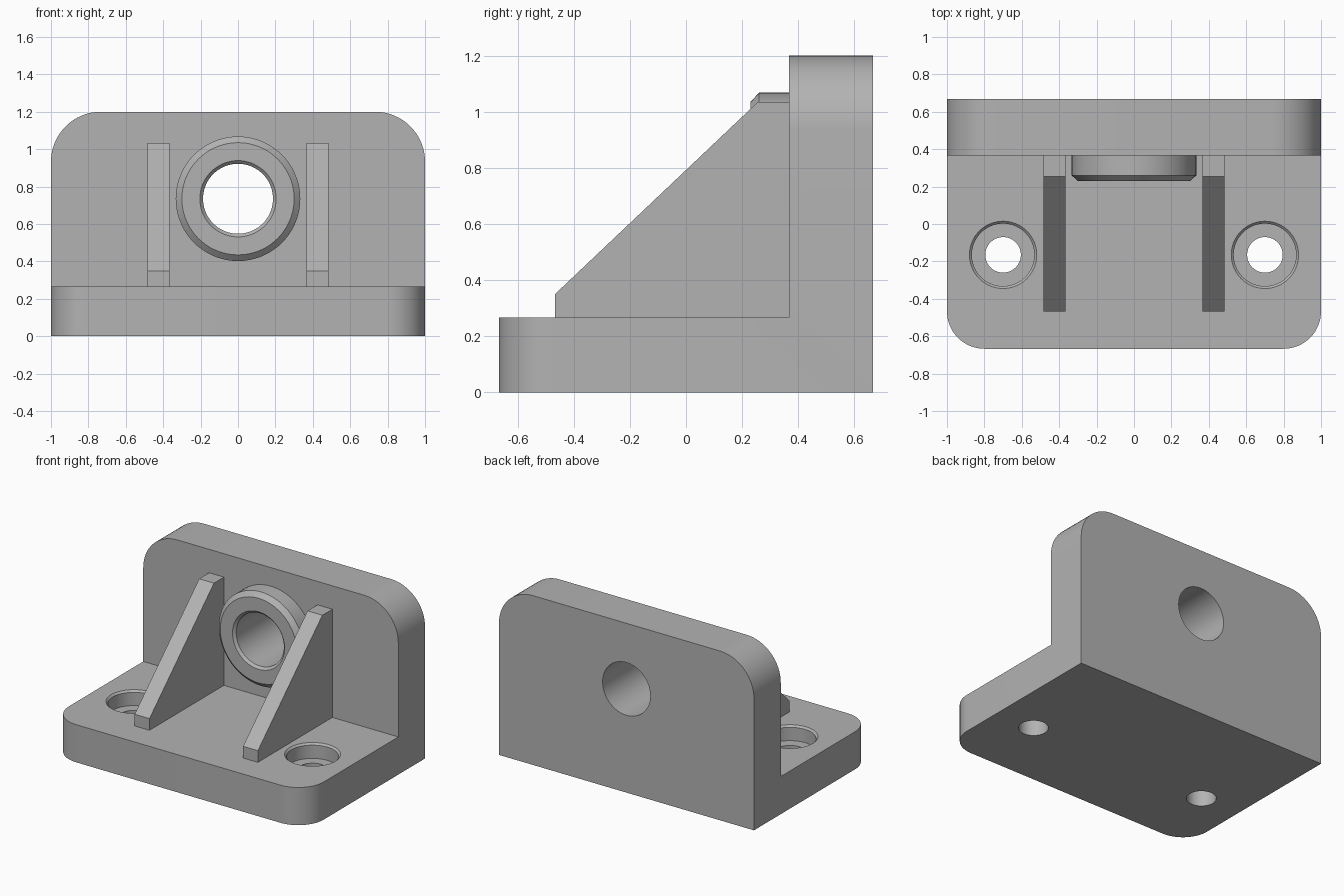
import bpy
import bmesh
import math
from mathutils import Matrix, Vector

cube = bpy.data.objects.get("Cube")
if cube:
    bpy.data.objects.remove(cube, do_unlink=True)

# Single plain metal colour
grey = bpy.data.materials.new("metal_grey")
grey.use_nodes = True
colour = (0.45, 0.45, 0.45, 1)
grey.diffuse_color = colour
grey.node_tree.nodes["Principled BSDF"].inputs["Base Color"].default_value = colour

BASE_TOP, WALL_FRONT, BACK = 0.267, 0.367, 0.667
BORE_Z = 0.735


def finish(name, bm):
    bmesh.ops.recalc_face_normals(bm, faces=bm.faces)
    mesh = bpy.data.meshes.new(name)
    bm.to_mesh(mesh)
    bm.free()
    mesh.materials.append(grey)
    obj = bpy.data.objects.new(name, mesh)
    bpy.context.collection.objects.link(obj)
    return obj


def side_profile(points, x0, x1):
    """Extrude a (y, z) outline along x."""
    bm = bmesh.new()
    face = bm.faces.new([bm.verts.new((x0, y, z)) for y, z in points])
    new = bmesh.ops.extrude_face_region(bm, geom=[face])["geom"]
    verts = [v for v in new if isinstance(v, bmesh.types.BMVert)]
    bmesh.ops.translate(bm, verts=verts, vec=(x1 - x0, 0, 0))
    return bm


def turned(name, profile, matrix, sides=72):
    """Solid of revolution from (radius, height) pairs, capped at both ends."""
    bm = bmesh.new()
    rings = []
    for r, h in profile:
        angles = [2 * math.pi * i / sides for i in range(sides)]
        rings.append([bm.verts.new((r * math.cos(a), r * math.sin(a), h)) for a in angles])
    for a, b in zip(rings, rings[1:]):
        for i in range(sides):
            j = (i + 1) % sides
            bm.faces.new((a[i], a[j], b[j], b[i]))
    bm.faces.new(rings[0])
    bm.faces.new(rings[-1])
    bm.transform(matrix)
    return finish(name, bm)


def combine(target, tool, operation):
    mod = target.modifiers.new(operation.lower(), "BOOLEAN")
    mod.operation, mod.solver, mod.object = operation, "EXACT", tool
    bpy.context.view_layer.objects.active = target
    bpy.ops.object.modifier_apply(modifier=mod.name)
    bpy.data.objects.remove(tool, do_unlink=True)


def round_edges(bm, test, radius):
    edges = [e for e in bm.edges if all(test(v.co) for v in e.verts)
             and abs(e.verts[0].co.x - e.verts[1].co.x) < 0.001]
    bmesh.ops.bevel(bm, geom=edges, offset=radius, segments=16, profile=0.5,
                    affect="EDGES", clamp_overlap=False)


# L-shaped body: base plate and upright wall with rounded corners
bm = side_profile([(-BACK, 0), (BACK, 0), (BACK, 1.2), (WALL_FRONT, 1.2),
                   (WALL_FRONT, BASE_TOP), (-BACK, BASE_TOP)], -1, 1)
round_edges(bm, lambda c: c.y < -0.6, 0.2)
round_edges(bm, lambda c: c.z > 1.19, 0.267)
bracket = finish("bracket", bm)

# Pair of triangular ribs, sunk slightly into the body
for side, x in (("right", -0.483), ("left", 0.367)):
    bm = side_profile([(-0.467, 0.2), (-0.467, 0.35), (0.255, 1.034),
                       (0.42, 1.034), (0.42, 0.2)], x, x + 0.116)
    combine(bracket, finish(side + "_rib", bm), "UNION")

# Chamfered boss on the wall, facing front
facing_front = Matrix.Translation((0, 0, BORE_Z)) @ Matrix.Rotation(math.pi / 2, 4, "X")
boss = turned("boss", [(0.333, -0.45), (0.333, -0.26), (0.3, -0.23)], facing_front)
combine(bracket, boss, "UNION")

# Bore through boss and wall
bore = turned("bore_cutter", [(0.187, -0.8), (0.187, -0.247), (0.204, -0.23),
                              (0.204, 0)], facing_front)
combine(bracket, bore, "DIFFERENCE")

# Counterbored bolt holes in the base
for x in (-0.7, 0.7):
    hole = turned("bolt_cutter", [(0.095, -0.1), (0.095, 0.16), (0.167, 0.16),
                                  (0.167, 0.254), (0.18, BASE_TOP), (0.18, 0.4)],
                  Matrix.Translation(Vector((x, -0.165, 0))))
    combine(bracket, hole, "DIFFERENCE")

bpy.ops.object.select_all(action="DESELECT")
bracket.select_set(True)
bpy.context.view_layer.objects.active = bracket
bpy.ops.object.shade_smooth_by_angle(angle=math.radians(25))
